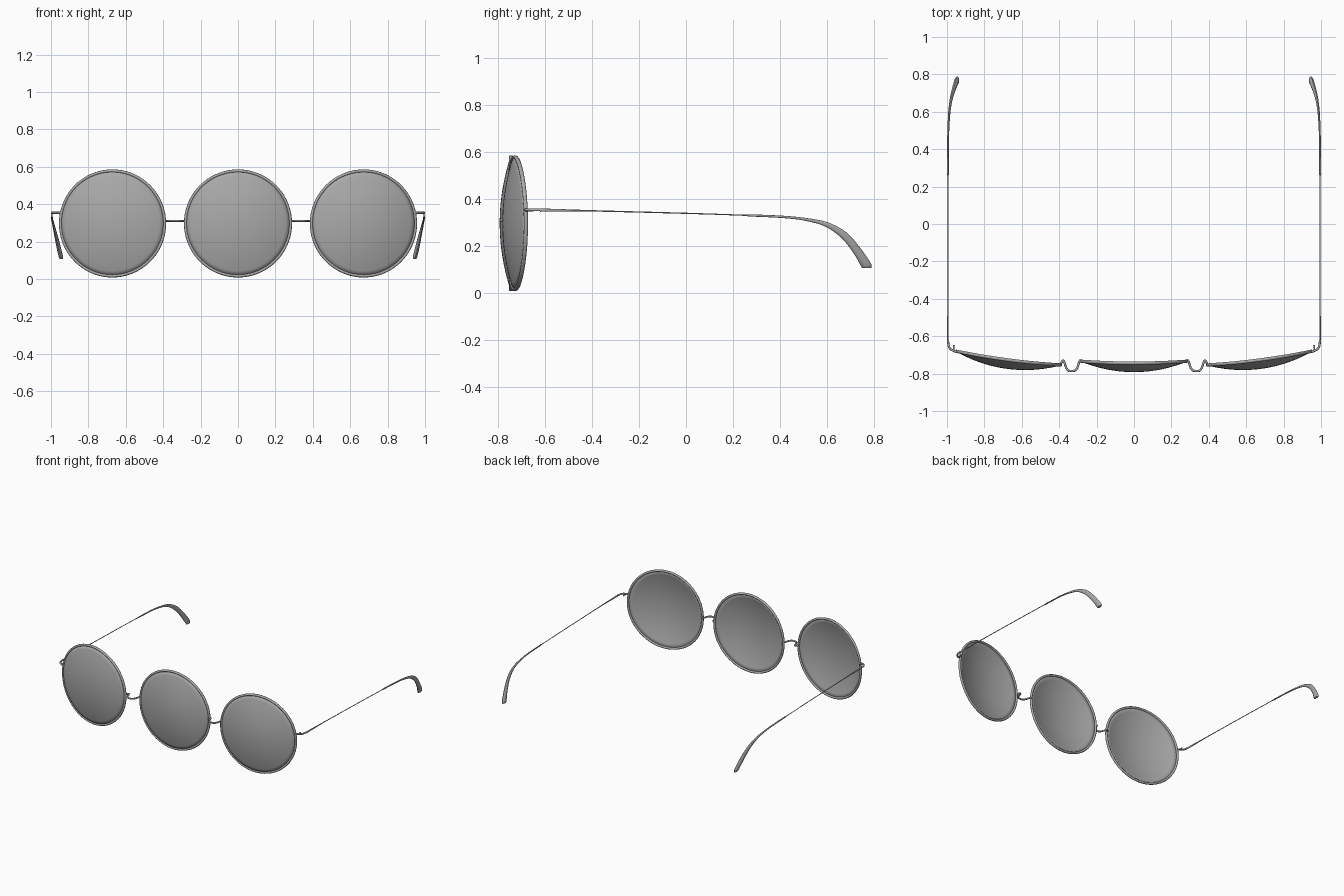
import bpy, bmesh, math
from mathutils import Vector, Matrix

if "Cube" in bpy.data.objects:
    bpy.data.objects.remove(bpy.data.objects["Cube"])


def material(name, value):
    mat = bpy.data.materials.new(name)
    mat.use_nodes = True
    colour = (value, value, value, 1)
    mat.diffuse_color = colour
    mat.node_tree.nodes["Principled BSDF"].inputs["Base Color"].default_value = colour
    return mat


GREY = material("neutral grey", 0.4)
LENS_R, RIM_R, LENS_Z, BULGE = 0.281, 0.008, 0.297, 0.045


def finish(name, bm, matrix=Matrix()):
    bmesh.ops.recalc_face_normals(bm, faces=bm.faces)
    mesh = bpy.data.meshes.new(name)
    bm.to_mesh(mesh)
    bm.free()
    mesh.materials.append(GREY)
    obj = bpy.data.objects.new(name, mesh)
    obj.matrix_world = matrix
    bpy.context.collection.objects.link(obj)
    bpy.ops.object.select_all(action="DESELECT")
    obj.select_set(True)
    bpy.context.view_layer.objects.active = obj
    bpy.ops.object.shade_smooth_by_angle(angle=math.radians(45))
    return obj


def loft(name, rings, closed=False, matrix=Matrix()):
    """Skin a list of rings of points, capping the ends of an open one."""
    bm = bmesh.new()
    rows = [[bm.verts.new(p) for p in ring] for ring in rings]
    n = len(rows[0])
    pairs = list(zip(rows, rows[1:])) + ([(rows[-1], rows[0])] if closed else [])
    for a, b in pairs:
        for i in range(n):
            j = (i + 1) % n
            bm.faces.new((a[i], a[j], b[j], b[i]))
    if not closed:
        bm.faces.new(rows[0])
        bm.faces.new(rows[-1])
    return finish(name, bm, matrix)


def smooth_path(points, steps=5):
    """Catmull-Rom interpolation through points of any dimension."""
    pts = [Vector(p) for p in points]
    pts = [2 * pts[0] - pts[1]] + pts + [2 * pts[-1] - pts[-2]]
    out = []
    for a, b, c, d in zip(pts, pts[1:], pts[2:], pts[3:]):
        for k in range(steps):
            t = k / steps
            out.append((2 * b + (c - a) * t + (2 * a - 5 * b + 4 * c - d) * t**2
                        + (3 * b - a - 3 * c + d) * t**3) / 2)
    return out + [pts[-2]]


def wire(name, points, radius, sides=10):
    """Round wire lying in a horizontal plane."""
    path = smooth_path(points)
    rings = []
    for i, p in enumerate(path):
        tangent = (path[min(i + 1, len(path) - 1)] - path[max(i - 1, 0)]).normalized()
        side = tangent.cross(Vector((0, 0, 1)))
        angles = [math.tau * k / sides for k in range(sides)]
        rings.append([p + radius * (side * math.cos(a) + Vector((0, 0, math.sin(a))))
                      for a in angles])
    return loft(name, rings)


def rim(name, matrix, bow):
    rings = []
    for i in range(72):
        a = math.tau * i / 72
        ring = []
        for k in range(10):
            b = math.tau * k / 10
            r = LENS_R + RIM_R * math.cos(b)
            ring.append((r * math.cos(a), bow * math.cos(a)**2 + 0.009 * math.sin(b),
                         r * math.sin(a)))
        rings.append(ring)
    loft(name, rings, True, matrix)


def lens(name, matrix, bow):
    """Domed disc bulging to the front, with a thin shell."""
    bm = bmesh.new()
    centre = bm.verts.new((0, -BULGE, 0))
    previous, n = None, 72
    for step in range(1, 11):
        t = step / 10
        row = []
        for i in range(n):
            a = math.tau * i / n
            y = -BULGE * (1 - t * t) + bow * (t * math.cos(a))**2
            row.append(bm.verts.new((LENS_R * t * math.cos(a), y, LENS_R * t * math.sin(a))))
        for i in range(n):
            j = (i + 1) % n
            if previous:
                bm.faces.new((previous[i], previous[j], row[j], row[i]))
            else:
                bm.faces.new((centre, row[j], row[i]))
        previous = row
    obj = finish(name, bm, matrix)
    shell = obj.modifiers.new("shell", "SOLIDIFY")
    shell.thickness = 0.006
    shell.offset = 0


# Three rimmed lenses, the outer ones wrapping back
for label, s in (("right", -1), ("middle", 0), ("left", 1)):
    y, bow = (-0.727, 0.010) if s else (-0.744, 0.010)
    place = Matrix.Translation((0.672 * s, y, LENS_Z)) @ Matrix.Rotation(s * math.radians(7.5), 4, "Z")
    rim(label + "_rim", place, bow)
    lens(label + "_lens", place, bow)

# Temple edges: upper y, z, lower y, z, half thickness
temple = [(-0.68, 0.360, -0.68, 0.346, 0.004), (-0.55, 0.358, -0.55, 0.347, 0.004),
          (-0.4, 0.353, -0.4, 0.347, 0.003), (0, 0.342, 0, 0.337, 0.003),
          (0.24, 0.334, 0.24, 0.329, 0.003), (0.27, 0.335, 0.27, 0.326, 0.005),
          (0.4, 0.330, 0.4, 0.320, 0.005), (0.5, 0.321, 0.5, 0.309, 0.005),
          (0.6, 0.302, 0.59, 0.284, 0.006), (0.68, 0.260, 0.66, 0.235, 0.008),
          (0.735, 0.200, 0.712, 0.170, 0.011), (0.785, 0.128, 0.742, 0.118, 0.012),
          (0.788, 0.108, 0.748, 0.106, 0.008)]


def temple_x(z):
    return 0.995 - 0.05 * max(0, min(1, (0.325 - z) / 0.215))


for label, s in (("right", -1), ("left", 1)):
    # Notched bridge between middle and outer rims
    bridge = [(0.278, -0.738), (0.284, -0.729), (0.292, -0.735), (0.303, -0.768),
              (0.315, -0.783), (0.335, -0.786), (0.352, -0.783), (0.364, -0.765),
              (0.374, -0.736), (0.381, -0.731), (0.388, -0.740), (0.392, -0.756)]
    wire(label + "_bridge", [(s * x, y, 0.311) for x, y in bridge], 0.006)

    # End piece turning from the rim into the temple
    corner = [(0.945, -0.685), (0.965, -0.678), (0.982, -0.668), (0.991, -0.65), (0.995, -0.62)]
    wire(label + "_end_piece", [(s * x, y, 0.354) for x, y in corner], 0.006)
    wire(label + "_hinge_lug", [(s * 0.962, -0.685, 0.352), (s * 0.964, -0.665, 0.352),
                                (s * 0.963, -0.648, 0.352)], 0.005)

    # Slim arm with a flared, downturned ear tip
    rings = []
    for y1, z1, y2, z2, half in smooth_path([(-0.62,) + temple[0][1:2] + (-0.62,) + temple[0][3:]] + temple[1:]):
        ring = []
        for k in range(12):
            a = math.tau * k / 12
            t = 0.5 + 0.5 * math.sin(a)
            y, z = y2 + (y1 - y2) * t, z2 + (z1 - z2) * t
            ring.append((s * (temple_x((z1 + z2) / 2) + half * math.cos(a)), y, z))
        rings.append(ring)
    loft(label + "_temple", rings)
